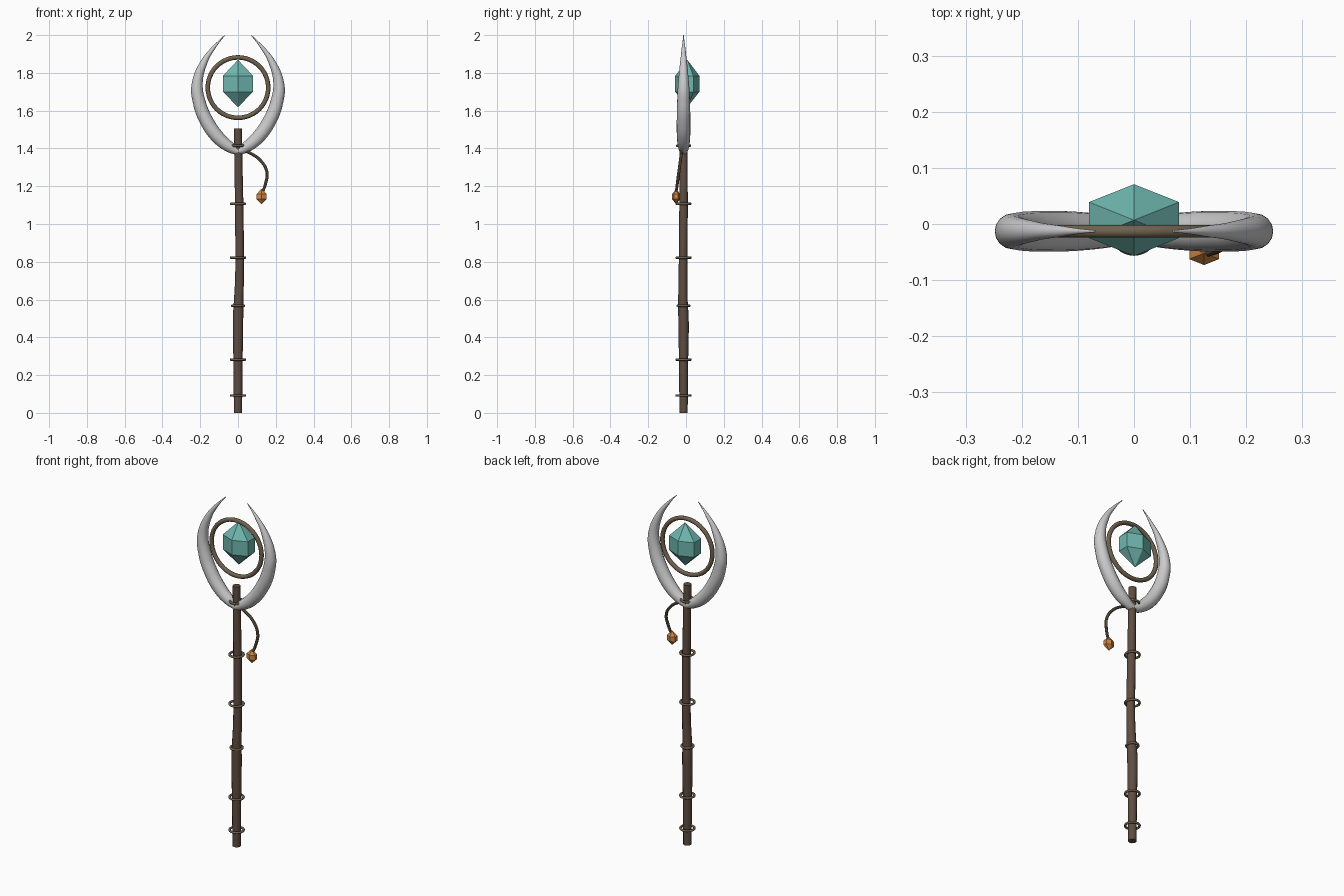
import bpy, bmesh, math

if "Cube" in bpy.data.objects:
    bpy.data.objects.remove(bpy.data.objects["Cube"])

Y = -0.013  # depth of the staff axis


def material(name, rgb):
    m = bpy.data.materials.new(name)
    m.diffuse_color = (*rgb, 1)
    m.use_nodes = True
    m.node_tree.nodes["Principled BSDF"].inputs["Base Color"].default_value = m.diffuse_color
    return m


WOOD = material("wood", (0.115, 0.075, 0.052))
BRASS = material("brass", (0.16, 0.12, 0.075))
TEAL = material("teal", (0.16, 0.47, 0.43))
AMBER = material("amber", (0.62, 0.24, 0.06))


def finish(ob, name, mat=None, smooth=True):
    ob.name = name
    if mat:
        ob.data.materials.clear()
        ob.data.materials.append(mat)
    if smooth:
        bpy.ops.object.select_all(action='DESELECT')
        ob.select_set(True)
        bpy.context.view_layer.objects.active = ob
        bpy.ops.object.shade_smooth_by_angle(angle=math.radians(40))
    return ob


def tube(name, pts, mat=None, sides=4, steps=8):
    """Smooth round sweep through (x, y, z, radius) points, as a mesh."""
    cu = bpy.data.curves.new(name, 'CURVE')
    cu.dimensions = '3D'
    cu.bevel_depth = 1.0
    cu.bevel_resolution = sides
    cu.resolution_u = steps
    cu.use_fill_caps = True
    sp = cu.splines.new('BEZIER')
    sp.radius_interpolation = 'CARDINAL'
    sp.bezier_points.add(len(pts) - 1)
    for bp, (x, y, z, r) in zip(sp.bezier_points, pts):
        bp.co = (x, y, z)
        bp.radius = r
        bp.handle_left_type = bp.handle_right_type = 'AUTO'
    ob = bpy.data.objects.new(name, cu)
    bpy.context.collection.objects.link(ob)
    bpy.ops.object.select_all(action='DESELECT')
    ob.select_set(True)
    bpy.context.view_layer.objects.active = ob
    bpy.ops.object.convert(target='MESH')
    return finish(bpy.context.object, name, mat)


def ring(name, loc, major, minor, mat, rot=(0, 0, 0), seg=32):
    bpy.ops.mesh.primitive_torus_add(location=loc, rotation=rot, major_radius=major,
                                     minor_radius=minor, major_segments=seg, minor_segments=10)
    return finish(bpy.context.object, name, mat)


def gem(name, loc, scale, mat):
    """Six-sided crystal: short prism with a point at each end."""
    bm = bmesh.new()
    loops = []
    for z in (-0.042, 0.042):
        loops.append([bm.verts.new((0.0925 * math.sin(i * math.pi / 3),
                                    0.064 * math.cos(i * math.pi / 3), z)) for i in range(6)])
    low, high = bm.verts.new((0, 0, -0.123)), bm.verts.new((0, 0, 0.127))
    for i in range(6):
        j = (i + 1) % 6
        bm.faces.new((loops[0][i], loops[0][j], loops[1][j], loops[1][i]))
        bm.faces.new((loops[1][i], loops[1][j], high))
        bm.faces.new((loops[0][j], loops[0][i], low))
    bmesh.ops.recalc_face_normals(bm, faces=bm.faces)
    me = bpy.data.meshes.new(name)
    bm.to_mesh(me)
    bm.free()
    ob = bpy.data.objects.new(name, me)
    bpy.context.collection.objects.link(ob)
    ob.location = loc
    ob.scale = (scale,) * 3
    return finish(ob, name, mat, smooth=False)


# slightly crooked wooden shaft
tube("shaft", [(0, Y, 0, 0.022), (0, Y, 0.28, 0.0245), (0, Y, 0.49, 0.0275),
               (0.003, Y - 0.003, 0.58, 0.0255), (0.008, Y - 0.003, 0.72, 0.023),
               (0.006, Y, 1.10, 0.0225), (0.002, Y, 1.35, 0.021), (0, Y, 1.505, 0.021)], WOOD)

# loose metal bands along the shaft
for i, (x, z, r) in enumerate([(0, 0.092, 0.037), (0, 0.282, 0.037), (0, 0.568, 0.031),
                               (0, 0.822, 0.037), (0, 1.107, 0.037), (0, 1.415, 0.034)]):
    ring(f"band_{i + 1}", (x, Y, z), r, 0.0065, BRASS)

# pair of curved horns
horn = tube("horns", [(-0.008, Y, 1.380, 0.020), (0.045, Y, 1.408, 0.029),
                      (0.105, Y, 1.458, 0.035), (0.166, Y, 1.545, 0.036),
                      (0.204, Y, 1.640, 0.034), (0.216, Y, 1.740, 0.029),
                      (0.178, Y, 1.860, 0.018), (0.125, Y, 1.938, 0.009),
                      (0.070, Y, 1.999, 0.002)], sides=6)
mirror = horn.modifiers.new("mirror", 'MIRROR')
mirror.use_axis[0] = True
mirror.use_mirror_merge = False

# halo ring and floating crystal
ring("halo_ring", (0, Y, 1.722), 0.160, 0.012, BRASS, (math.pi / 2, 0, 0), 48)
gem("crystal", (0, 0.007, 1.742), 1.0, TEAL)

# hanging cord with bead
tube("cord", [(0.015, -0.022, 1.395, 0.008), (0.065, -0.025, 1.375, 0.008),
              (0.120, -0.030, 1.335, 0.008), (0.153, -0.038, 1.275, 0.008),
              (0.146, -0.046, 1.215, 0.008), (0.127, -0.053, 1.160, 0.007)], BRASS, sides=2)
gem("bead", (0.125, -0.052, 1.145), 0.33, AMBER)
